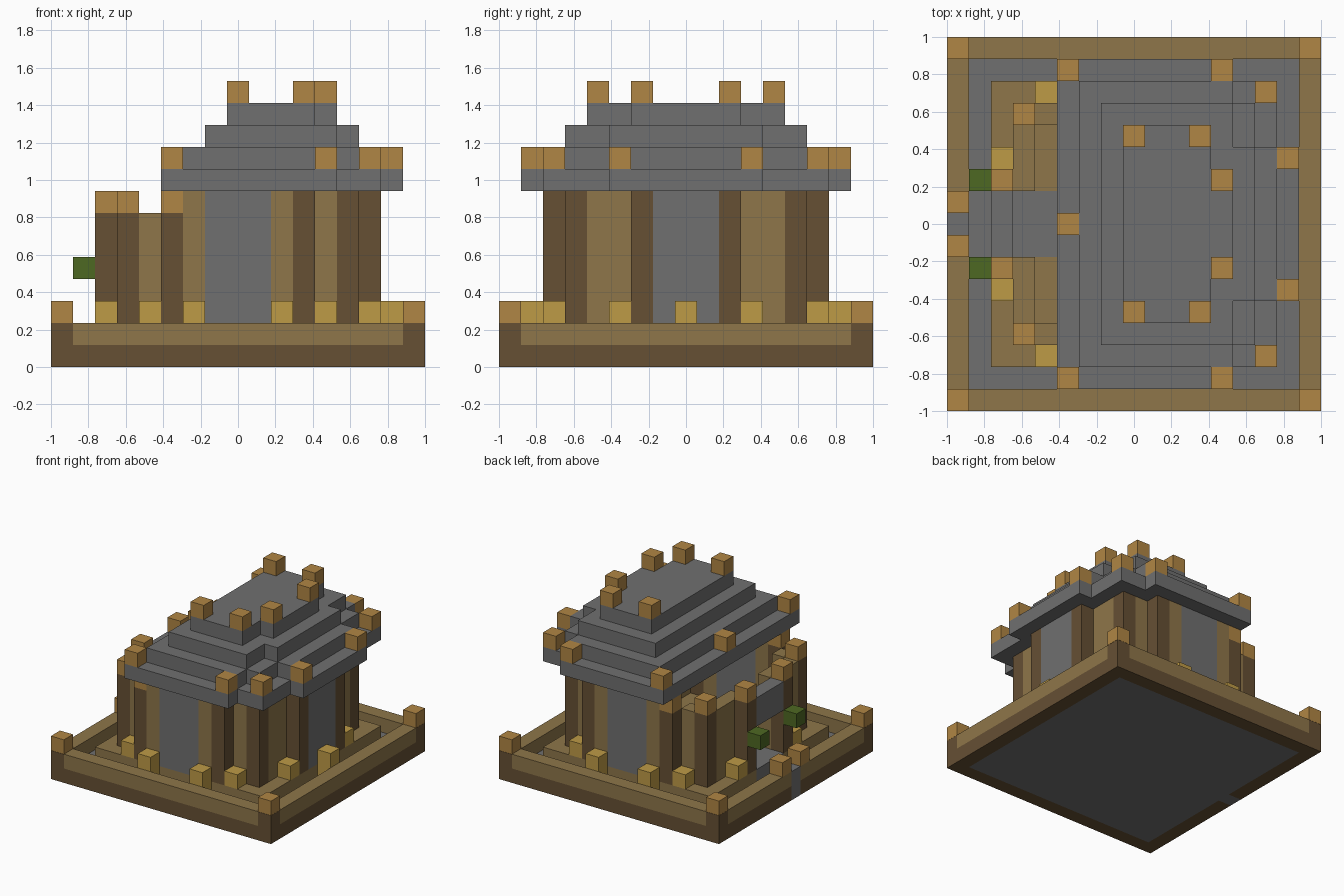
import bpy
import bmesh
from mathutils import Matrix, Vector

GRID = 17                 # the model is laid out on a square grid of equal blocks
UNIT = 2 / GRID

default = bpy.data.objects.get("Cube")
if default:
    bpy.data.objects.remove(default, do_unlink=True)


def material(name, *rgb):
    mat = bpy.data.materials.new(name)
    mat.use_nodes = True
    color = (*rgb, 1)
    mat.diffuse_color = color
    mat.node_tree.nodes["Principled BSDF"].inputs["Base Color"].default_value = color
    return mat


stone = material("grey stone", .162, .162, .162)
timber = material("light timber", .271, .181, .067)
dark_timber = material("dark timber", .133, .08, .034)
copper = material("orange wood", .434, .238, .058)
gold = material("gold", .515, .328, .061)
leaf = material("leaf green", .076, .138, .016)


def add_box(bm, x, y, z):
    """Add a box from three (start, end) ranges in grid blocks."""
    low = Vector((x[0], y[0], z[0]))
    high = Vector((x[1], y[1], z[1]))
    middle = (low + high) / 2 - Vector((GRID / 2, GRID / 2, 0))
    size = high - low
    place = Matrix.Translation(middle * UNIT) @ Matrix.Diagonal((*(size * UNIT), 1))
    bmesh.ops.create_cube(bm, size=1, matrix=place)


def part(name, mat, boxes, mirror=False):
    """Make one object out of boxes; mirror repeats them across the middle in y."""
    bm = bmesh.new()
    for x, y, z in boxes:
        add_box(bm, x, y, z)
        if mirror and sum(y) != GRID:
            add_box(bm, x, (GRID - y[1], GRID - y[0]), z)
    mesh = bpy.data.meshes.new(name)
    bm.to_mesh(mesh)
    bm.free()
    mesh.materials.append(mat)
    obj = bpy.data.objects.new(name, mesh)
    bpy.context.collection.objects.link(obj)
    return obj


def column(cell, bottom, top):
    """Box standing on a single grid cell."""
    i, j = cell
    return (i, i + 1), (j, j + 1), (bottom, top)


def columns(name, mat, cells, bottom, top):
    return part(name, mat, [column(c, bottom, top) for c in cells], mirror=True)


def centred(x, inset, z):
    """Box centred in y, set in by the same amount at front and back."""
    return x, (inset, GRID - inset), z


last = GRID - 1
inside = (1, last)
corner = [(0, 0), (last, 0)]
door = (7, 10)

# Ground floor, and the stone threshold through the rim
part("courtyard_floor", stone, [(inside, inside, (0, 1))])
part("gate_threshold", stone, [column((0, 8), 0, 2)])

# Rim around the courtyard: dark footing, light upper course, dark corners
part("rim_footing", dark_timber, [
    ((0, GRID), (0, 1), (0, 1)),
    ((last, GRID), inside, (0, 1)),
    ((0, 1), (1, 8), (0, 1)),
], mirror=True)
columns("rim_corner", dark_timber, corner, 1, 1.99)
part("rim_top", timber, [
    (inside, (0, 1), (1, 2)),
    ((last, GRID), inside, (1, 2)),
    ((0, 1), (1, 8), (1, 2)),
], mirror=True)
columns("rim_post", copper, corner + [(0, 7)], 2, 3)

# Raised plinth under the building with a stone path into the porch
part("plinth", timber, [((2, 15), (2, 7), (1, 2)), ((5, 15), door, (1, 2))], mirror=True)
part("porch_path", stone, [((2, 5), door, (1, 2))])

# Stepped walls: dark corner posts, light infill, stone door panels
columns("corner_post", dark_timber, [(11, 2), (13, 3), (14, 6)], 2, 8)
columns("wall_infill", timber,
        [(6, 2), (10, 2), (12, 3), (13, 4), (13, 5), (13, 6)], 2, 8)
part("side_door_panel", stone, [(door, (2, 3), (2, 8))], mirror=True)
part("rear_door_panel", stone, [((14, 15), door, (2, 8))])

# Lower open porch, with its caps, lintel and hanging plants
porch_posts = [(5, 2), (3, 3), (2, 6)]
columns("porch_post", dark_timber, porch_posts, 2, 7)
columns("porch_post_cap", copper, porch_posts, 7, 8)
columns("porch_wall", timber, [(4, 3), (3, 4), (3, 5), (3, 6)], 2, 7)
part("porch_lintel", stone, [((2, 3), door, (5, 7))])
columns("hanging_plant", leaf, [(1, 6)], 4, 5)

# Gold lanterns around the foot of the walls
columns("plinth_lantern", gold, [(2, 5), (4, 2), (12, 2), (14, 5)], 2, 3)
columns("door_lantern", gold, [(6, 1), (10, 1), (15, 8)], 1, 3)

# Roof tiers, each drawn in one block from the tier below
for tier in range(3):
    level = (8 + tier, 9 + tier)
    slabs = [centred((5 + tier, 13), 1 + tier, level)]
    if tier < 2:
        slabs.append(centred((13, 15 - tier), 2 + tier, level))
        slabs.append(centred((15 - tier, last - tier), 5, level))
    else:
        slabs.append(centred((13, 14), 5, level))
    part("roof_tier", stone, slabs)
part("roof_crown", stone, [centred((8, 12), 4, (11, 12)), centred((12, 13), 6, (11, 12))])

# Ornament blocks on the outer corners of the eaves and the crown
columns("eave_ornament", copper, [(5, 1), (5, 8), (12, 1), (14, 2), (15, 5)], 9, 10)
columns("crown_ornament", copper, [(8, 4), (11, 4), (12, 6)], 12, 13)
